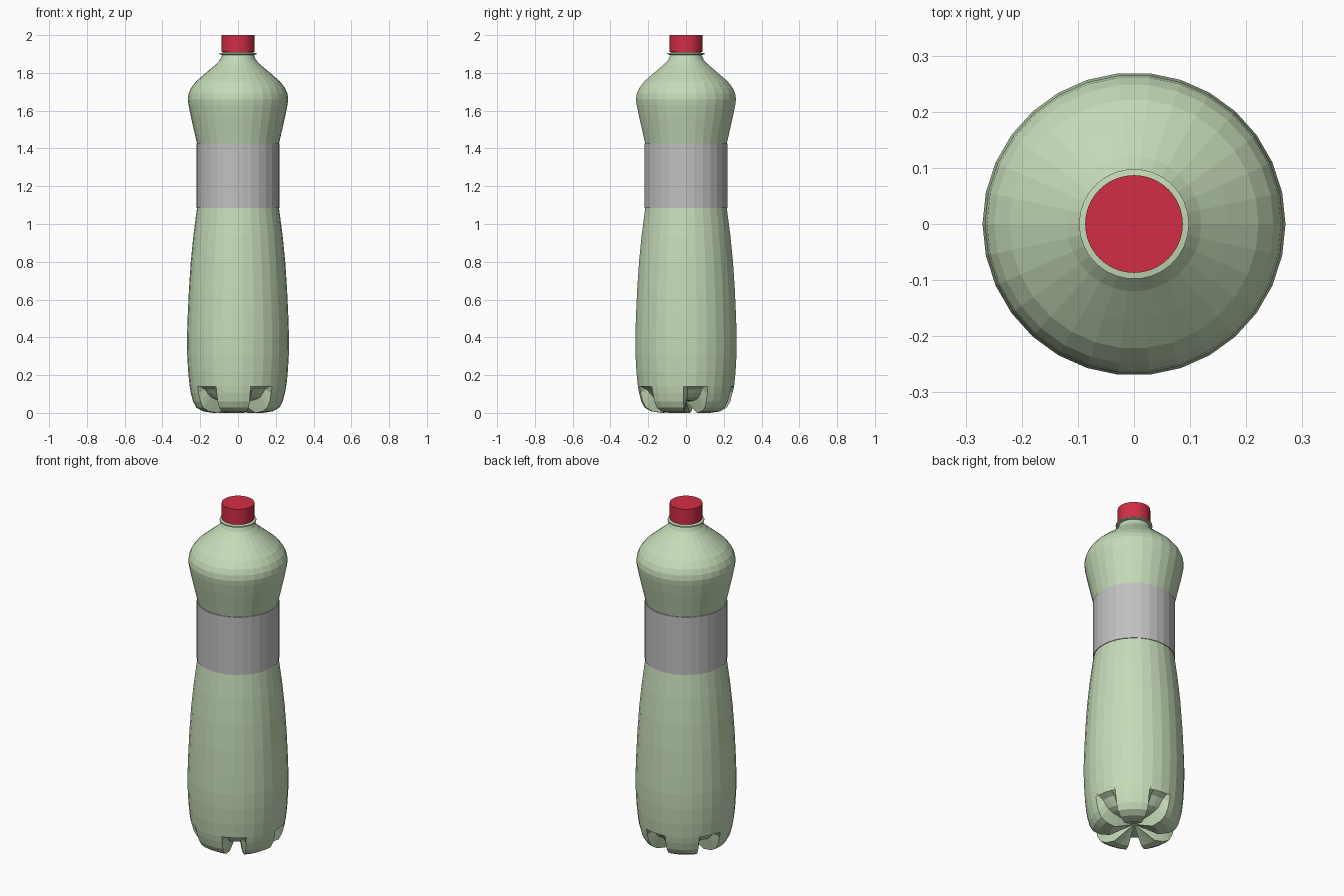
import bpy, bmesh, math

if "Cube" in bpy.data.objects:
    bpy.data.objects.remove(bpy.data.objects["Cube"])

SEGS = 30


def material(name, rgb):
    m = bpy.data.materials.new(name)
    m.diffuse_color = (*rgb, 1)
    m.use_nodes = True
    m.node_tree.nodes["Principled BSDF"].inputs["Base Color"].default_value = m.diffuse_color
    return m


green = material("pale_green_plastic", (0.56, 0.71, 0.48))
grey = material("grey_label", (0.53, 0.53, 0.53))
red = material("red_cap", (0.64, 0.027, 0.06))


def finish(name, bm, mat):
    bmesh.ops.remove_doubles(bm, verts=bm.verts, dist=1e-5)
    bmesh.ops.recalc_face_normals(bm, faces=bm.faces)
    me = bpy.data.meshes.new(name)
    bm.to_mesh(me)
    bm.free()
    me.materials.append(mat)
    ob = bpy.data.objects.new(name, me)
    bpy.context.collection.objects.link(ob)
    return ob


def skin(bm, rings):
    """Join closed rings of points with quads."""
    rows = [[bm.verts.new(p) for p in ring] for ring in rings]
    n = len(rows[0])
    for a, b in zip(rows, rows[1:]):
        for i in range(n):
            j = (i + 1) % n
            bm.faces.new((a[i], a[j], b[j], b[i]))
    return rows


def lathe(name, profile, mat, segs=SEGS, cap_ends=False):
    bm = bmesh.new()
    rings = [[(r * math.cos(math.tau * i / segs), r * math.sin(math.tau * i / segs), z)
              for i in range(segs)] for r, z in profile]
    rows = skin(bm, rings)
    if cap_ends:
        bm.faces.new(rows[0])
        bm.faces.new(rows[-1])
    return finish(name, bm, mat)


# Bottle wall: belly, waist, shoulder and neck
lathe("bottle_body", [
    (0.257, 0.15), (0.264, 0.22), (0.269, 0.31), (0.27, 0.40), (0.266, 0.52),
    (0.26, 0.65), (0.25, 0.80), (0.236, 0.94), (0.217, 1.085), (0.217, 1.425),
    (0.234, 1.50), (0.25, 1.57), (0.262, 1.63), (0.266, 1.66), (0.262, 1.69),
    (0.249, 1.72), (0.222, 1.755), (0.17, 1.80), (0.12, 1.842), (0.094, 1.87),
    (0.083, 1.895), (0.08, 1.915)], green)

# Base: five feet separated by valleys
FOOT = [(0.257, 0.15), (0.256, 0.14), (0.25, 0.105), (0.238, 0.06), (0.22, 0.028),
        (0.185, 0.008), (0.13, 0.0), (0.075, 0.025), (0.0, 0.06)]
VALLEY = [(0.257, 0.15), (0.256, 0.14), (0.222, 0.125), (0.205, 0.105), (0.185, 0.085),
          (0.155, 0.073), (0.115, 0.066), (0.07, 0.062), (0.0, 0.06)]
COLUMNS = [(-15, 1), (-10, 0), (0, 0), (10, 0), (15, 1), (24, 1), (36, 1), (48, 1)]


def chord(deg):
    """Keep extra columns on the flat sides of the bottle wall."""
    step = 360 / SEGS
    off = deg % step - step / 2
    return math.cos(math.radians(step / 2)) / math.cos(math.radians(off))


bm = bmesh.new()
rings = []
for (fr, fz), (vr, vz) in zip(FOOT, VALLEY):
    ring = []
    for sector in range(5):
        for offset, foot in COLUMNS:
            deg = 12 + 72 * sector + offset
            r, z = (fr, fz) if foot else (vr, vz)
            r *= chord(deg)
            a = math.radians(deg)
            ring.append((r * math.cos(a), r * math.sin(a), z))
    rings.append(ring)
skin(bm, rings[:-1])
# Close the middle of the base with a fan
for i, p in enumerate(rings[-2]):
    q = rings[-2][(i + 1) % len(rings[-2])]
    bm.faces.new([bm.verts.new(c) for c in (p, q, (0, 0, 0.06))])
finish("petal_base", bm, green)

# Label wrapped round the waist
lathe("label", [(0.217, 1.085), (0.221, 1.085), (0.221, 1.425), (0.217, 1.425)], grey)

# Neck flange and screw cap
lathe("neck_flange", [(0.08, 1.895), (0.098, 1.897), (0.098, 1.904), (0.08, 1.907)], green)
lathe("screw_cap", [(0.087, 1.91), (0.087, 2.0)], red, segs=48, cap_ends=True)
